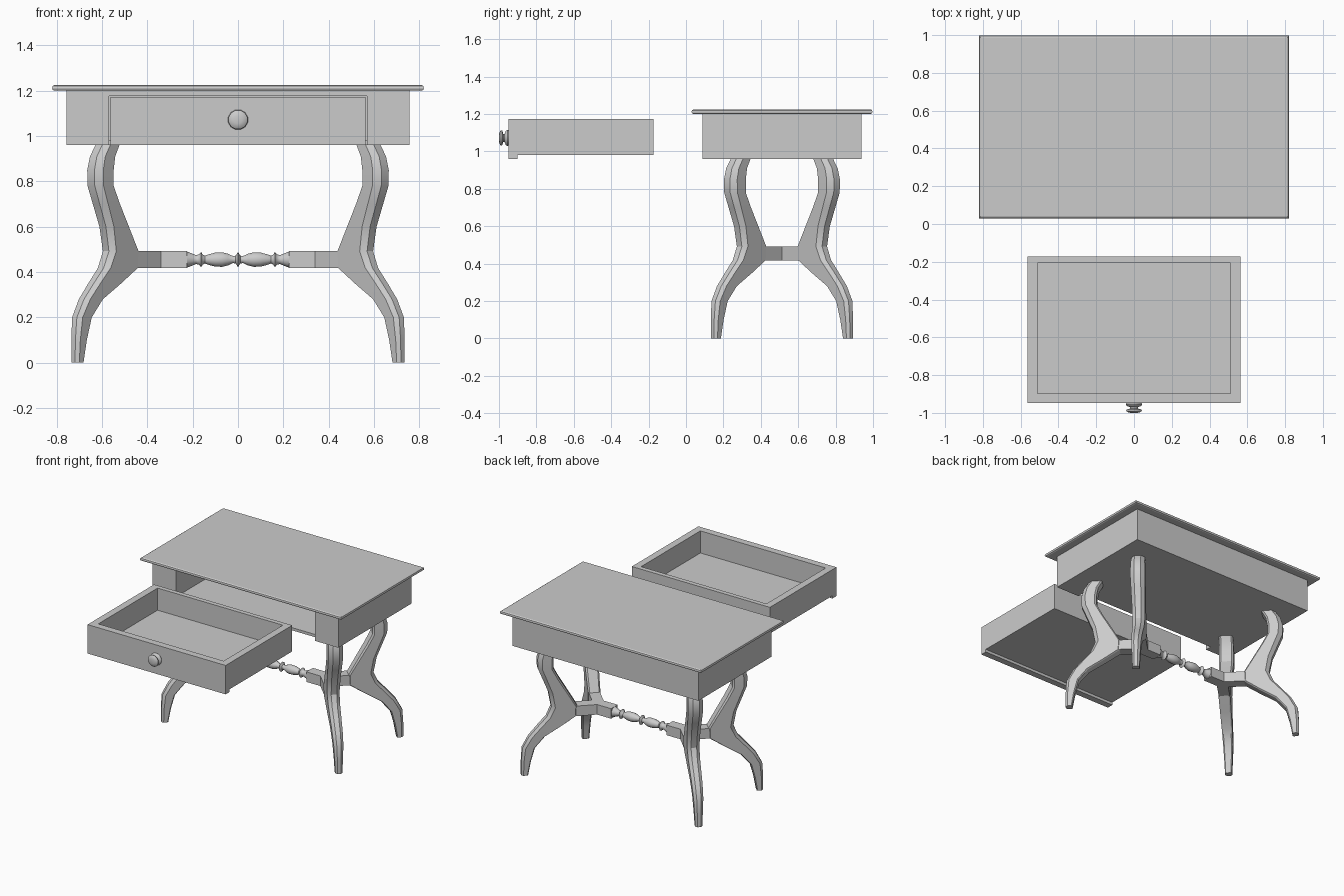
import bpy, bmesh, math
from mathutils import Vector

if "Cube" in bpy.data.objects:
    bpy.data.objects.remove(bpy.data.objects["Cube"])

YC = 0.513      # table centre in y
X0 = 0.355      # where the two diagonal arms meet the stretcher
ZC = 0.455      # stretcher height


def make(name, bm, smooth=None):
    bmesh.ops.remove_doubles(bm, verts=bm.verts, dist=1e-5)
    bmesh.ops.recalc_face_normals(bm, faces=bm.faces)
    me = bpy.data.meshes.new(name)
    bm.to_mesh(me)
    bm.free()
    ob = bpy.data.objects.new(name, me)
    bpy.context.collection.objects.link(ob)
    if smooth:
        bpy.ops.object.select_all(action='DESELECT')
        ob.select_set(True)
        bpy.context.view_layer.objects.active = ob
        bpy.ops.object.shade_smooth_by_angle(angle=math.radians(smooth))
    return ob


def loft(name, rings, smooth=None):
    """Skin a list of equal-length rings and cap both ends."""
    bm = bmesh.new()
    rows = [[bm.verts.new(p) for p in r] for r in rings]
    n = len(rows[0])
    for a, b in zip(rows, rows[1:]):
        for i in range(n):
            j = (i + 1) % n
            bm.faces.new((a[i], a[j], b[j], b[i]))
    bm.faces.new(rows[0])
    bm.faces.new(rows[-1])
    return make(name, bm, smooth)


def rect(hx, y0, y1, z):
    return [(-hx, y0, z), (hx, y0, z), (hx, y1, z), (-hx, y1, z)]


def box(name, hx, y0, y1, z0, z1):
    return loft(name, [rect(hx, y0, y1, z0), rect(hx, y0, y1, z1)])


def lipped_box(name, hx, y0, y1, lip, z0, z1, drop):
    """Box whose front edge hangs down by a lip."""
    prof = [(y0, z0 - drop), (y0 + lip, z0 - drop), (y0 + lip, z0),
            (y1, z0), (y1, z1), (y0, z1)]
    return loft(name, [[(x, y, z) for y, z in prof] for x in (-hx, hx)])


def cut(ob, cutter):
    m = ob.modifiers.new("cut", 'BOOLEAN')
    m.operation = 'DIFFERENCE'
    m.solver = 'EXACT'
    m.object = cutter
    bpy.context.view_layer.objects.active = ob
    bpy.ops.object.modifier_apply(modifier=m.name)
    bpy.data.objects.remove(cutter, do_unlink=True)


def turned(name, prof, centre, axis, seg, smooth):
    """Lathe (position, radius) pairs about the x or y axis."""
    rings = []
    for t, r in prof:
        ring = []
        for i in range(seg):
            a = 2 * math.pi * (i + 0.5) / seg
            u, v = r * math.cos(a), r * math.sin(a)
            p = (t, u, v) if axis == 'x' else (u, t, v)
            ring.append(Vector(p) + Vector(centre))
        rings.append(ring)
    return loft(name, rings, smooth)


# table top with a moulded edge
loft("table_top", [rect(0.82 - d, 0.03 + d, 0.997 - d, z) for d, z in
                   ((0.010, 1.200), (0.002, 1.204), (0, 1.2125), (0.002, 1.220), (0.010, 1.225))])

# apron box with the drawer opening and a notch for the drawer lip
apron = box("apron", 0.757, 0.087, 0.937, 0.96, 1.20)
cut(apron, lipped_box("cutter", 0.568, 0.05, 0.88, 0.085, 0.98, 1.177, 0.05))

# drawer, pulled fully out in front
drawer = lipped_box("drawer", 0.563, -0.948, -0.173, 0.047, 0.98, 1.173, 0.02)
cut(drawer, box("cutter", 0.511, -0.897, -0.207, 1.01, 1.3))

# drawer knob
turned("drawer_knob", [(-0.945, 0.040), (-0.954, 0.045), (-0.963, 0.040), (-0.970, 0.022),
                       (-0.977, 0.022), (-0.982, 0.040), (-0.989, 0.043), (-0.996, 0.034),
                       (-1.000, 0.018)], (0, 0, 1.072), 'y', 12, 40)

# curved legs: height, outer reach, inner reach, half width
LEG = [(0.000, .525, .480, .024), (0.100, .525, .462, .028), (0.200, .518, .435, .033),
       (0.280, .475, .368, .036), (0.350, .415, .255, .038), (0.418, .354, .153, .040),
       (0.492, .322, .150, .042), (0.600, .342, .212, .045), (0.700, .382, .270, .048),
       (0.780, .414, .311, .050), (0.850, .416, .311, .050), (0.910, .400, .300, .048),
       (0.960, .366, .272, .046)]


def leg(name, sx, sy):
    rings = []
    for z, o, i, h in LEG:
        c, k = h * 0.55, h * 0.25
        sec = [(o, -h + c), (o, h - c), (o - c, h), (i + k, h),
               (i, h - k), (i, -h + k), (i + k, -h), (o - c, -h)]
        s = math.sqrt(0.5)
        rings.append([(sx * (X0 + (d - w) * s), YC + sy * (d + w) * s, z) for d, w in sec])
    loft(name, rings, 25)


def fork(name, sx):
    """Y-shaped end of the stretcher joining two legs."""
    w, r, s = 0.038, 0.2, math.sqrt(0.5)
    half = [(0.225, -w), (X0 - 0.414 * w, -w),
            (X0 + (r - w) * s, -(r + w) * s), (X0 + (r + w) * s, -(r - w) * s)]
    out = half + [(X0 + w / s, 0)] + [(x, -y) for x, y in reversed(half)]
    loft(name, [[(sx * x, YC + y, z) for x, y in out] for z in (0.418, 0.492)])


for sx, side in ((-1, "left"), (1, "right")):
    fork("stretcher_fork_" + side, sx)
    for sy, end in ((-1, "front"), (1, "back")):
        leg(f"{end}_{side}_leg", sx, sy)

# turned middle of the stretcher
half = [(0.010, 0.018), (0.022, 0.016), (0.045, 0.027), (0.070, 0.033), (0.100, 0.032),
        (0.130, 0.024), (0.145, 0.018), (0.155, 0.022), (0.163, 0.035), (0.171, 0.024),
        (0.185, 0.020), (0.198, 0.026), (0.226, 0.037)]
prof = [(-t, r) for t, r in reversed(half)] + [(0, 0.035)] + half
turned("stretcher_spindle", prof, (0, YC, ZC), 'x', 12, 40)
